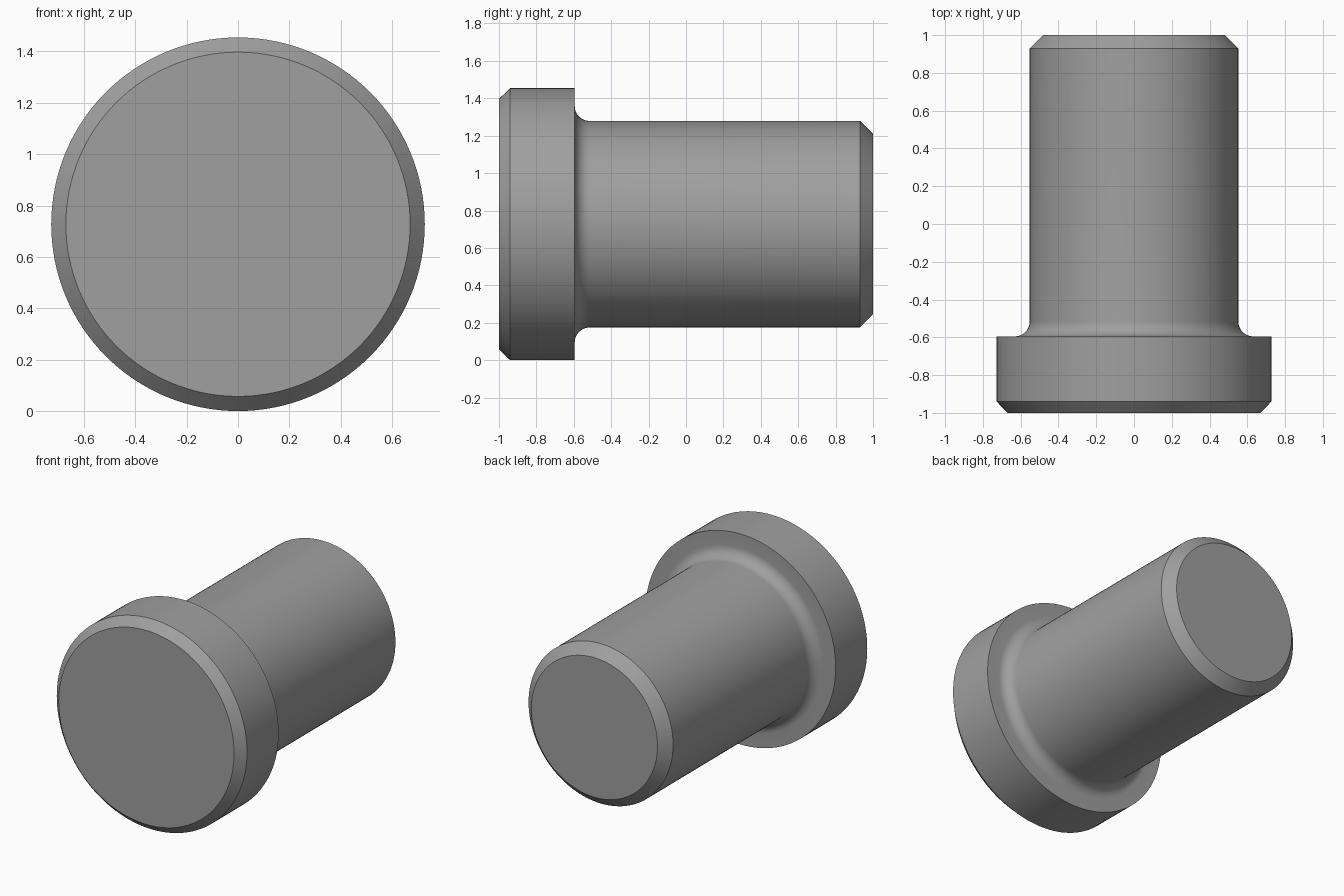
import bpy, bmesh, math

if "Cube" in bpy.data.objects:
    bpy.data.objects.remove(bpy.data.objects["Cube"])

SIDES = 128
HEAD_R, SHAFT_R, FILLET = 0.727, 0.552, 0.08
HEAD_BACK = -0.595

grey = bpy.data.materials.new("steel grey")
grey.diffuse_color = (0.35, 0.35, 0.35, 1)
grey.use_nodes = True
grey.node_tree.nodes["Principled BSDF"].inputs["Base Color"].default_value = grey.diffuse_color

# Profile as (radius, y): chamfered head, fillet, chamfered shaft
profile = [(0.67, -1.0), (HEAD_R, -0.94), (HEAD_R, HEAD_BACK)]
for i in range(11):
    a = math.pi / 2 * i / 10
    profile.append((SHAFT_R + FILLET * (1 - math.sin(a)),
                    HEAD_BACK + FILLET * (1 - math.cos(a))))
profile += [(SHAFT_R, 0.93), (0.482, 1.0)]

# Revolve the profile around the y axis
bm = bmesh.new()
rings = []
for r, y in profile:
    rings.append([bm.verts.new((r * math.cos(2 * math.pi * k / SIDES), y,
                                HEAD_R + r * math.sin(2 * math.pi * k / SIDES)))
                  for k in range(SIDES)])
for a, b in zip(rings, rings[1:]):
    for k in range(SIDES):
        n = (k + 1) % SIDES
        bm.faces.new((a[k], a[n], b[n], b[k]))

# Flat end caps
bm.faces.new(rings[0])
bm.faces.new(rings[-1])
bmesh.ops.recalc_face_normals(bm, faces=bm.faces)

mesh = bpy.data.meshes.new("headed_pin")
bm.to_mesh(mesh)
bm.free()
mesh.materials.append(grey)
pin = bpy.data.objects.new("headed_pin", mesh)
bpy.context.collection.objects.link(pin)

# Smooth the round surfaces, keep chamfer edges sharp
bpy.context.view_layer.objects.active = pin
pin.select_set(True)
bpy.ops.object.shade_smooth_by_angle(angle=math.radians(30))
